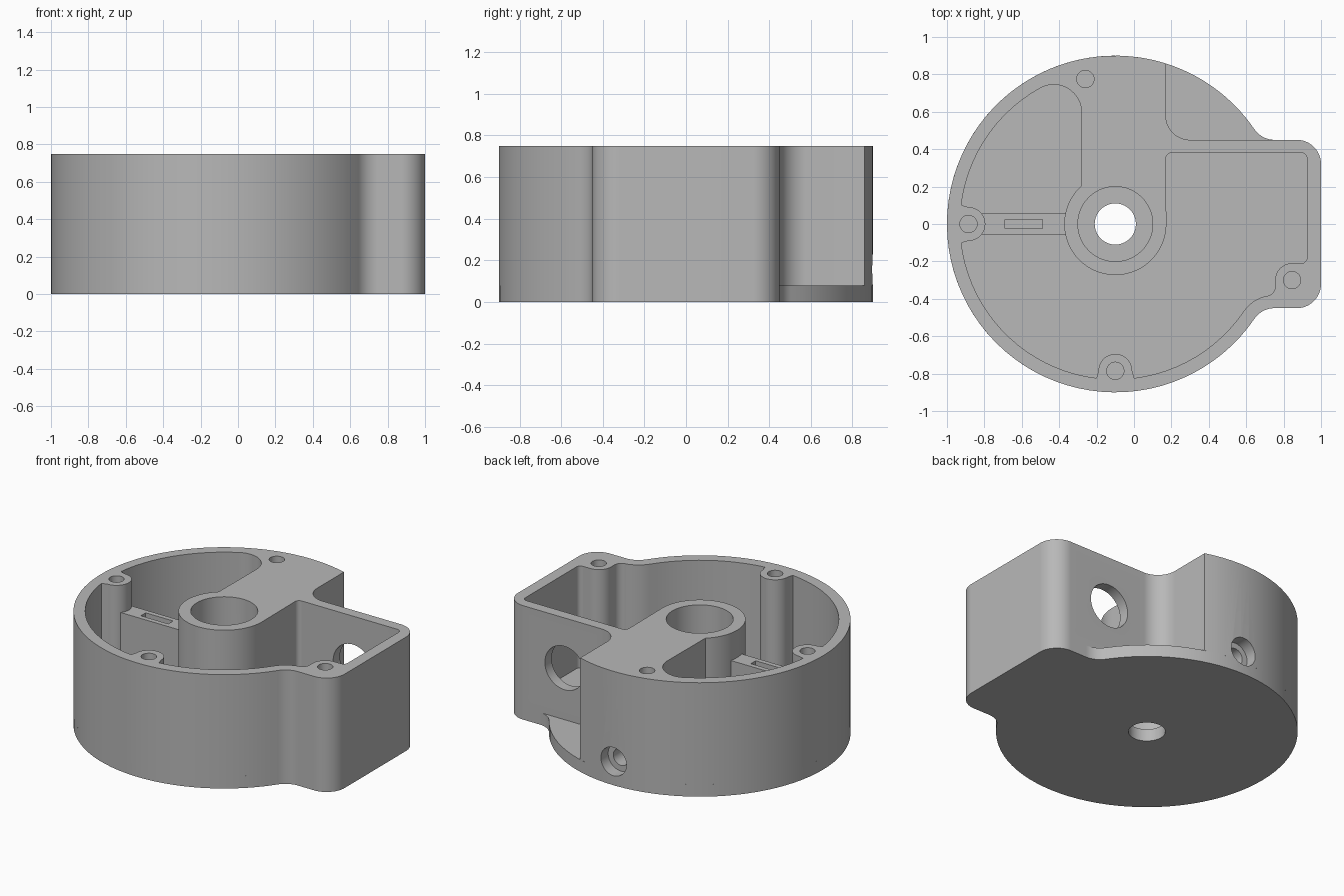
import bpy
import bmesh
import math
from mathutils import Matrix, Vector

if "Cube" in bpy.data.objects:
    bpy.data.objects.remove(bpy.data.objects["Cube"], do_unlink=True)

grey = bpy.data.materials.new("light grey")
grey.use_nodes = True
grey.diffuse_color = (0.48, 0.48, 0.48, 1)
grey.node_tree.nodes["Principled BSDF"].inputs["Base Color"].default_value = grey.diffuse_color

FLOOR, TOP = 0.08, 0.75
HUB = (-0.1, 0)
R_OUT, R_IN, R_BOSS, R_SCREW = 0.9, 0.83, 0.09, 0.046


def arc(center, r, a0, a1):
    """Points along an arc, angles in degrees."""
    n = max(6, int(abs(a1 - a0) / 4))
    angles = [math.radians(a0 + (a1 - a0) * i / n) for i in range(n + 1)]
    return [(center[0] + r * math.cos(a), center[1] + r * math.sin(a)) for a in angles]


def circle(center, r):
    return arc(center, r, 0, 360)


def polar(r, a):
    a = math.radians(a)
    return (HUB[0] + r * math.cos(a), HUB[1] + r * math.sin(a))


def boss(a):
    """Screw boss standing in from the round wall at the given angle."""
    return arc(polar(0.785, a), R_BOSS, a - 90, a - 270)


def finish(name, bm):
    bmesh.ops.recalc_face_normals(bm, faces=bm.faces[:])
    mesh = bpy.data.meshes.new(name)
    bm.to_mesh(mesh)
    bm.free()
    mesh.materials.append(grey)
    obj = bpy.data.objects.new(name, mesh)
    bpy.context.collection.objects.link(obj)
    return obj


def prism(name, loops, z0, z1):
    """Upright solid from an outline followed by its holes."""
    bm = bmesh.new()
    caps = ([], [])
    for loop in loops:
        pts = []
        for p in loop:
            p = Vector(p)
            if all((p - q).length > 1e-4 for q in pts[-1:] + pts[:1]):
                pts.append(p)
        n = len(pts)
        rings = [[bm.verts.new((p.x, p.y, z)) for p in pts] for z in (z0, z1)]
        for ring, cap in zip(rings, caps):
            cap.extend(bm.edges.new((ring[i], ring[(i + 1) % n])) for i in range(n))
        for i in range(n):
            j = (i + 1) % n
            bm.faces.new((rings[0][i], rings[0][j], rings[1][j], rings[1][i]))
    for cap in caps:
        bmesh.ops.triangle_fill(bm, edges=cap, use_beauty=True)
    return finish(name, bm)


def drill(targets, x, z, r, y0, y1):
    """Bore a round hole along y."""
    bm = bmesh.new()
    place = Matrix.Translation((x, (y0 + y1) / 2, z)) @ Matrix.Rotation(math.pi / 2, 4, 'X')
    bmesh.ops.create_cone(bm, cap_ends=True, segments=48, radius1=r, radius2=r,
                          depth=y1 - y0, matrix=place)
    cutter = finish("hole_cutter", bm)
    cutter.hide_render = True
    for obj in targets:
        bpy.context.view_layer.objects.active = obj
        mod = obj.modifiers.new("hole", 'BOOLEAN')
        mod.operation = 'DIFFERENCE'
        mod.solver = 'EXACT'
        mod.object = cutter
        bpy.ops.object.modifier_apply(modifier=mod.name)
    bpy.data.objects.remove(cutter, do_unlink=True)


# Outer outline: round drum blended into a square extension
fillet = 0.13
side_y = 0.45
fy = side_y + fillet
fx = HUB[0] + math.sqrt((R_OUT + fillet) ** 2 - fy ** 2)
blend = math.degrees(math.atan2(fy, fx - HUB[0]))
front_side = (arc((fx, -fy), fillet, 180 - blend, 90)
              + arc((0.87, -0.32), fillet, -90, 0)
              + arc((0.87, 0.32), fillet, 0, 90))
base_outline = (arc(HUB, R_OUT, blend, 360 - blend) + front_side
                + arc((fx, fy), fillet, 270, 180 + blend))

# Wall outline: same, with the back corner notched away
notch_x = 0.17
notch_angle = math.degrees(math.acos((notch_x - HUB[0]) / R_OUT))
wall_outline = (arc(HUB, R_OUT, notch_angle, 360 - blend) + front_side
                + arc((notch_x + fillet, fy), fillet, 270, 180))

# Cavity outline, running around the hub, the drum wall and the bosses
corner_boss = (0.845, -0.3)
cavity = (arc((0.895, 0.35), 0.03, 0, 90)
          + arc((0.2, 0.35), 0.03, 90, 180)
          + arc(HUB, 0.273, 0, -228)
          + arc((-0.43, 0.595), 0.15, 0, 119)
          + arc(HUB, R_IN, 119, 173) + boss(180)
          + arc(HUB, R_IN, 187, 263) + boss(270)
          + arc(HUB, R_IN, 277, 360 - blend)
          + arc((fx, -fy), 0.2, 180 - blend, 102)
          + arc((0.705, -0.335), 0.05, -90, 0)
          + arc(corner_boss, R_BOSS, 180, 90)
          + arc((0.895, -0.18), 0.03, -90, 0))

screws = [(-0.26, 0.775), polar(0.785, 180), polar(0.785, 270), corner_boss]
base = prism("base_plate", [base_outline, circle(HUB, 0.11)], 0, FLOOR)
walls = prism("housing_walls", [wall_outline, cavity, circle(HUB, 0.2)]
              + [circle(s, R_SCREW) for s in screws], FLOOR, TOP)


# Slotted rib between hub and side boss
def rect(x0, x1, y0, y1):
    return [(x0, y0), (x1, y0), (x1, y1), (x0, y1)]


rib = prism("slotted_rib", [rect(-0.83, -0.36, -0.057, 0.057),
                            rect(-0.69, -0.49, -0.025, 0.025)], FLOOR, 0.57)

# Cable hole through the notch wall, and the stepped screw hole at the back
drill([walls], 0.57, 0.42, 0.143, 0.3, 0.52)
drill([walls, base], -0.1, 0.155, 0.093, 0.82, 1.0)
drill([walls], -0.1, 0.155, 0.055, 0.1, 0.9)

bpy.ops.object.select_all(action='DESELECT')
for obj in (base, walls, rib):
    obj.select_set(True)
bpy.context.view_layer.objects.active = walls
bpy.ops.object.shade_smooth_by_angle(angle=math.radians(30))
